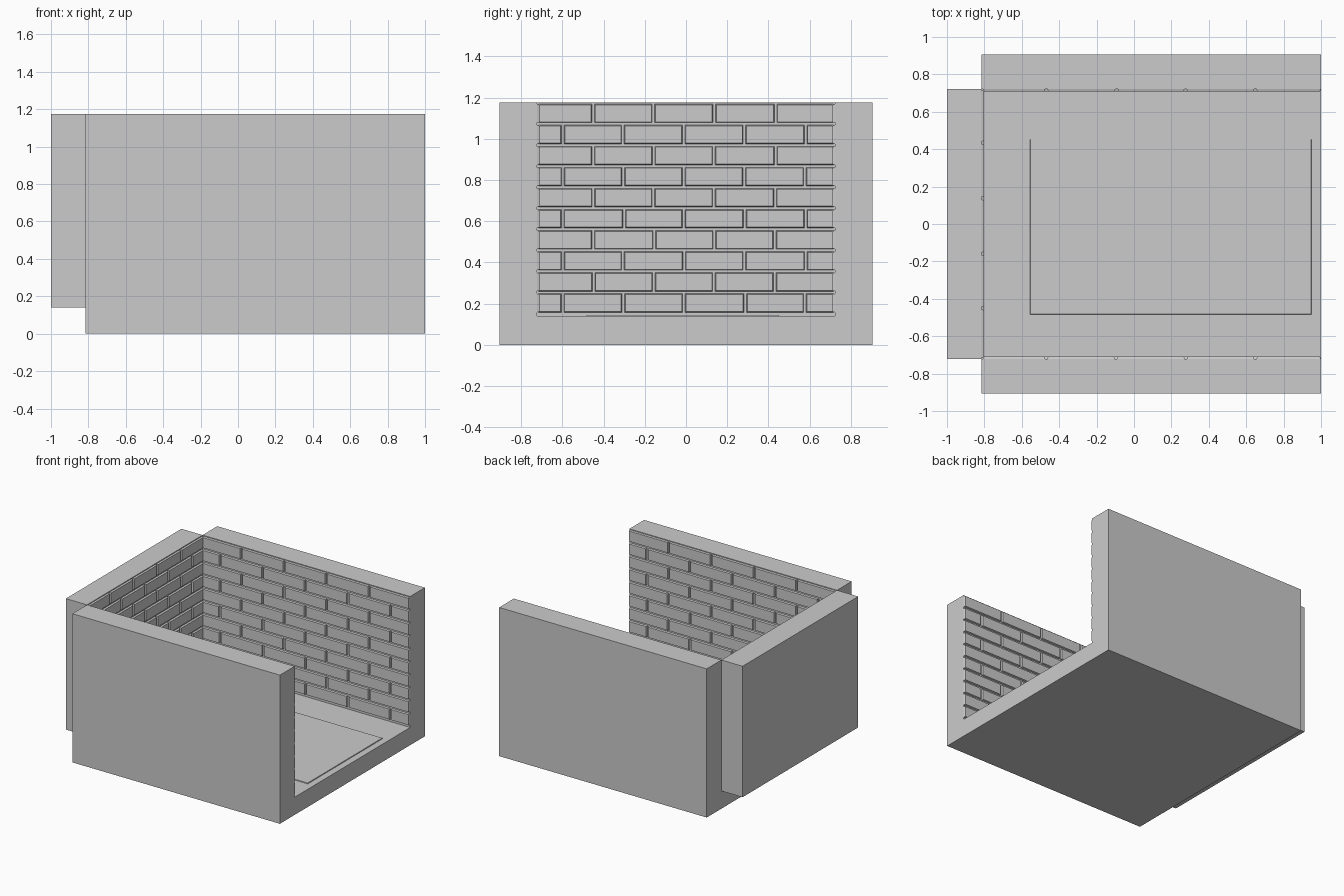
import bpy, bmesh, random
from mathutils import Vector

if "Cube" in bpy.data.objects:
    bpy.data.objects.remove(bpy.data.objects["Cube"])

random.seed(4)


def finish(name, bm):
    bmesh.ops.recalc_face_normals(bm, faces=bm.faces)
    mesh = bpy.data.meshes.new(name)
    bm.to_mesh(mesh)
    bm.free()
    obj = bpy.data.objects.new(name, mesh)
    bpy.context.collection.objects.link(obj)
    return obj


def box(name, lo, hi):
    bm = bmesh.new()
    bmesh.ops.create_cube(bm, size=1)
    for v in bm.verts:
        v.co = Vector([(lo[i] + hi[i]) / 2 + v.co[i] * (hi[i] - lo[i]) for i in range(3)])
    return finish(name, bm)


def frustum(bm, place, u0, u1, w0, w1, depth, inset):
    """Shallow block with chamfered sides; place maps (along, height, out) to 3D."""
    rings = []
    for d, k in ((0, 0), (depth, inset)):
        rings.append([bm.verts.new(place(u, w, d)) for u, w in
                      ((u0 + k, w0 + k), (u1 - k, w0 + k), (u1 - k, w1 - k), (u0 + k, w1 - k))])
    a, b = rings
    bm.faces.new(a[::-1])
    bm.faces.new(b)
    for i in range(4):
        j = (i + 1) % 4
        bm.faces.new((a[i], a[j], b[j], b[i]))


FLOOR, TOP = 0.14, 1.175
ROWS, GAP, PROUD = 10, 0.012, 0.013
COURSE = (TOP - FLOOR) / ROWS


def brick_face(name, start, end, first_joint, pitch, place):
    """Running-bond courses, the top course starting with first_joint."""
    bm = bmesh.new()
    for row in range(ROWS):
        z1 = TOP - 0.007 - row * 0.1022
        z0 = z1 - 0.1022 + GAP
        joint = first_joint - (pitch / 2 if row % 2 else 0)
        cuts = [start]
        while joint < end - 0.03:
            cuts.append(joint + random.uniform(-0.003, 0.003))
            joint += pitch
        cuts.append(end)
        for i, (a, b) in enumerate(zip(cuts, cuts[1:])):
            a += GAP / 2 if i else 0
            b -= GAP / 2 if i < len(cuts) - 2 else 0
            frustum(bm, place, a, b, z0, z1, PROUD, 0.004)
    return finish(name, bm)


# Base slab
box("floor_slab", (-0.815, -0.905, 0), (1, 0.905, FLOOR))

# Walls
for name, s in (("front_wall", -1), ("rear_wall", 1)):
    y = sorted((s * 0.722, s * 0.905))
    box(name, (-0.815, y[0], FLOOR), (1, y[1], TOP))
    # Brick facing on the inside of each long wall
    brick_face(name + "_bricks", -0.808, 0.998, -0.468, 0.373,
               lambda u, w, d, s=s: (u, s * (0.722 - d), w))
box("end_wall", (-1, -0.722, FLOOR), (-0.815, 0.722, TOP))
brick_face("end_wall_bricks", -0.715, 0.715, -0.45, 0.294,
           lambda u, w, d: (-0.815 + d, u, w))

# Thin floor panel
bm = bmesh.new()
frustum(bm, lambda u, w, d: (u, w, FLOOR - 0.001 + d), -0.555, 0.948, -0.483, 0.453, 0.007, 0.002)
finish("floor_panel", bm)
